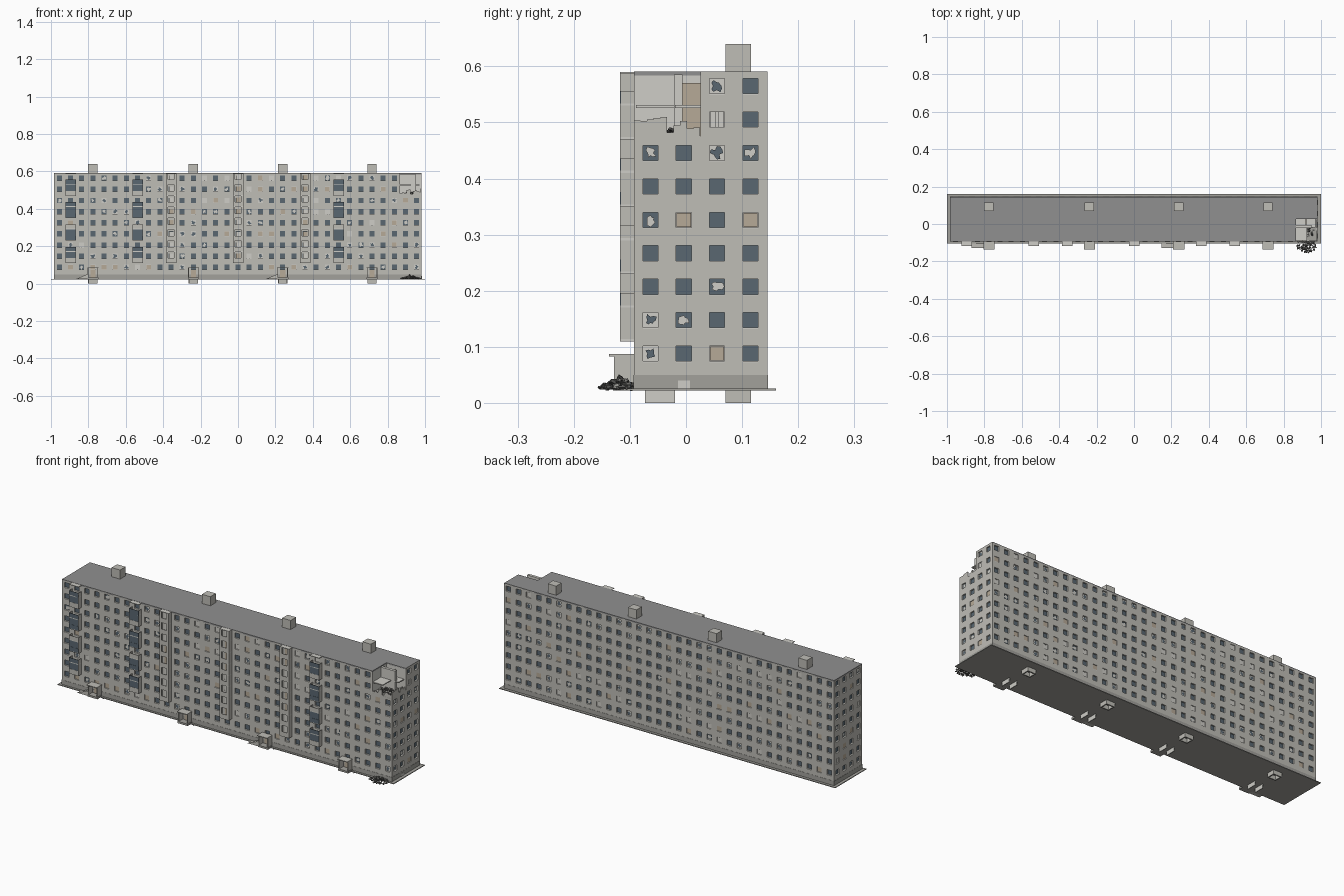
import bpy, bmesh, math, random
from mathutils import Matrix, Vector, Euler

if "Cube" in bpy.data.objects:
    bpy.data.objects.remove(bpy.data.objects["Cube"])

random.seed(4)
X0, X1, Y0, Y1, TOP = -0.983, 0.981, -0.093, 0.145, 0.59
PITCH, HALF = 0.0597, 0.0135
COLS = [-0.955 + PITCH * i for i in range(33)]
SIDE = [-0.063, -0.004, 0.055, 0.115]
ROWS = [0.088 + 0.0596 * i for i in range(9)]
DOORS = [COLS[i] for i in (3, 12, 20, 28)]


def material(name, r, g, b):
    m = bpy.data.materials.new(name)
    m.diffuse_color = (r, g, b, 1)
    m.use_nodes = True
    m.node_tree.nodes["Principled BSDF"].inputs["Base Color"].default_value = m.diffuse_color
    return m


MATS = [material("concrete", .52, .51, .47), material("window_glass", .10, .135, .165),
        material("pale_plaster", .62, .61, .57), material("old_board", .47, .40, .31),
        material("roof_felt", .28, .28, .28), material("dark_concrete", .36, .355, .33),
        material("debris", .09, .09, .085)]
WALL, GLASS, PALE, BOARD, ROOF, DARK, DEBRIS = range(7)


def finish(bm, name):
    me = bpy.data.meshes.new(name)
    bm.to_mesh(me)
    bm.free()
    for m in MATS:
        me.materials.append(m)
    ob = bpy.data.objects.new(name, me)
    bpy.context.collection.objects.link(ob)
    return ob


def box(bm, x0, x1, y0, y1, z0, z1, mat=WALL, rot=None):
    m = Matrix.Translation(((x0 + x1) / 2, (y0 + y1) / 2, (z0 + z1) / 2))
    if rot:
        m = m @ Euler(rot).to_matrix().to_4x4()
    m = m @ Matrix.Diagonal((x1 - x0, y1 - y0, z1 - z0, 1))
    for v in bmesh.ops.create_cube(bm, size=1, matrix=m)["verts"]:
        for f in v.link_faces:
            f.material_index = mat


def wall(name, place, flip, centres, lo, hi, missing):
    """A facade of recessed windows; place(u, z, depth) maps to world space."""
    bm = bmesh.new()

    def poly(pts, mat):
        vs = [bm.verts.new(place(*p)) for p in pts]
        bm.faces.new(vs[::-1] if flip else vs).material_index = mat

    def rect(u0, u1, z0, z1, d, mat):
        poly([(u0, z0, d), (u1, z0, d), (u1, z1, d), (u0, z1, d)], mat)

    last = len(centres) - 1
    for i, u in enumerate(centres):
        a = lo if i == 0 else (u + centres[i - 1]) / 2
        b = hi if i == last else (u + centres[i + 1]) / 2
        for j, z in enumerate(ROWS):
            if (i, j) in missing:
                continue
            c = 0.045 if j == 0 else z - 0.0298
            d = TOP if j == 8 else z + 0.0298
            l, r, s, t = u - HALF, u + HALF, z - HALF, z + HALF
            # wall around the opening, and the reveals
            rect(a, l, c, d, 0, WALL)
            rect(r, b, c, d, 0, WALL)
            rect(l, r, c, s, 0, WALL)
            rect(l, r, t, d, 0, WALL)
            ring = [(l, s), (r, s), (r, t), (l, t)]
            for k in range(4):
                p, q = ring[k], ring[(k + 1) % 4]
                poly([(*p, 0), (*q, 0), (*q, .007), (*p, .007)], PALE)
            # pane: intact, boarded, half boarded or shattered
            kind = random.random()
            rect(l, r, s, t, .007, GLASS if kind < .62 or kind > .9 else PALE)
            if .62 < kind < .7:
                rect(l + .001, r - .001, s + .001, t - .001, .002, BOARD)
            elif .7 < kind < .78:
                rect(l + .001, u - .002, s, t, .003, PALE)
                rect(u + .002, r - .001, s, t, .003, PALE)
            elif kind > .78:
                mat = GLASS if kind < .9 else PALE
                pts = []
                for k in range(12):
                    g = k * math.pi / 6
                    rad = random.uniform(.35, 1) * HALF
                    pts.append((u + rad * math.cos(g), z + rad * math.sin(g), .004))
                poly(pts, mat)
            # sill
            poly([(l, s, -.002), (r, s, -.002), (r, s, 0), (l, s, 0)], PALE)
            rect(l, r, s - .002, s, -.002, PALE)
    return finish(bm, name)


gone_front = {(i, j) for i in (31, 32) for j in (7, 8)}
gone_side = {(i, j) for i in (0, 1) for j in (7, 8)}
wall("front_wall", lambda u, z, d: (u, Y0 + d, z), False, COLS, X0, X1, gone_front)
wall("back_wall", lambda u, z, d: (u, Y1 - d, z), True, COLS, X0, X1, set())
wall("right_wall", lambda u, z, d: (X1 - d, u, z), False, SIDE, Y0, Y1, gone_side)
wall("left_wall", lambda u, z, d: (X0 + d, u, z), True, SIDE, Y0, Y1, set())

# ground slab and plinth
bm = bmesh.new()
box(bm, -1, 1, -.105, .16, .022, .026, DARK)
box(bm, X0 - .001, X1 + .001, Y0 - .001, Y1 + .001, .024, .05, DARK)
box(bm, X1, X1 + .003, -.014, .007, .026, .04, PALE)
finish(bm, "plinth")

# roof, left open over the collapsed corner
CX, CY = 0.865, 0.0255
bm = bmesh.new()
box(bm, X0, CX, Y0, Y1, TOP - .006, TOP + .001, ROOF)
box(bm, CX, X1, CY, Y1, TOP - .006, TOP + .001, ROOF)
finish(bm, "roof")

# roof housings with hollow shaft ends below the slab
bm = bmesh.new()
for x in DOORS:
    box(bm, x - .025, x + .025, .07, .116, TOP, .64, WALL)
    for s in (-1, 1):
        box(bm, x + s * .022 - .003, x + s * .022 + .003, .073, .113, 0, .022)
        box(bm, x - .025, x + .025, .093 + s * .02 - .003, .093 + s * .02 + .003, 0, .022)
        box(bm, x + s * .023 - .002, x + s * .023 + .002, -.073, -.02, 0, .022, PALE)
finish(bm, "shafts")

# entrance porches, two of them with ramps
bm = bmesh.new()
for n, x in enumerate(DOORS):
    box(bm, x - .03, x + .03, -.137, Y0, .083, .087)
    box(bm, x - .03, x + .03, -.13, Y0, .022, .032, DARK)
    box(bm, x - .014, x + .014, Y0 - .003, Y0, .032, .072, BOARD)
    for s in (-1, 1):
        box(bm, x + s * .026 - .002, x + s * .026 + .002, -.128, Y0, .03, .083)
    if n % 2 == 0:
        pr = [(x - .092, .024), (x - .028, .024), (x - .028, .048), (x - .036, .048)]
        f = [bm.verts.new((a, -.128, z)) for a, z in pr]
        k = [bm.verts.new((a, -.105, z)) for a, z in pr]
        bm.faces.new(f)
        bm.faces.new(k[::-1])
        for i in range(4):
            j = (i + 1) % 4
            bm.faces.new((f[j], f[i], k[i], k[j]))
finish(bm, "entrance_porches")

# balcony stacks: glazed blue ones and open framed ones
for col in (1, 7, 10, 16, 22, 25):
    x, w, yf = COLS[col], .028, -.118
    blue = col in (1, 7, 25)
    bm = bmesh.new()
    for k in range(8):
        z = .11 + .06 * k
        box(bm, x - w, x + w, yf, Y0, z, z + .004, PALE)
        box(bm, x - w, x + w, yf, yf + .002, z, z + .026, GLASS if blue and k % 3 else WALL)
        for s in (-1, 1):
            xs = x + s * (w - .001)
            box(bm, xs - .001, xs + .001, yf, Y0, z, z + (.026 if blue and k % 2 else .06))
        if blue and k % 2 == 0:
            box(bm, x - w + .002, x + w - .002, yf + .001, yf + .003, z + .026, z + .06, GLASS)
        if not blue:
            for s in (-1, 1):
                xs = x + s * .021
                box(bm, xs - .006, xs + .006, yf, yf + .002, z + .026, z + .06, WALL)
            box(bm, x - .012, x + .012, Y0 - .002, Y0, z + .004, z + .05, random.choice((BOARD, PALE)))
    box(bm, x - w, x + w, yf, Y0, TOP - .003, TOP, PALE)
    finish(bm, "balcony_stack")

# rooms exposed by the collapsed corner
bm = bmesh.new()
box(bm, CX - .004, CX, Y0, CY, .47, TOP, PALE)
box(bm, CX, X1, CY, CY + .004, .47, TOP, PALE)
box(bm, CX, X1, Y0, CY, .47, .475, DARK)
box(bm, CX, .925, Y0 + .004, CY, .526, .531, PALE)
box(bm, .925, .97, -.02, CY, .526, .531, PALE)
box(bm, CX, .95, -.021, -.006, .475, .585, PALE)
box(bm, .918, .922, -.006, CY, .475, .57, BOARD)
finish(bm, "exposed_rooms")

# jagged remains of the outer walls
bm = bmesh.new()
for i in range(10):
    x, y = CX + .0116 * i, Y0 + .0118 * i
    box(bm, x, x + .0116, Y0, Y0 + .005, .472, random.uniform(.478, .518))
    box(bm, X1 - .005, X1, y, y + .0118, .472, random.uniform(.478, .518))
finish(bm, "broken_wall_edges")


def rubble(name, cx, cy, z, rx, ry, h, count):
    bm = bmesh.new()
    for _ in range(count):
        g, r = random.uniform(0, 2 * math.pi), math.sqrt(random.random())
        x, y = cx + rx * r * math.cos(g), cy + ry * r * math.sin(g)
        zz = z + h * (1 - r) * random.random() + .003
        a, b, c = (random.uniform(.002, .006) for _ in range(3))
        box(bm, x - a, x + a, y - b, y + b, zz - c * .5, zz + c * .5,
            random.choice((DEBRIS, DEBRIS, DARK)),
            [random.uniform(-.6, .6) for _ in range(3)])
    # bent reinforcing bars
    for _ in range(14):
        x, y = cx + random.uniform(-.6, .6) * rx, cy + random.uniform(-.6, .6) * ry
        box(bm, x - .012, x + .012, y - .0005, y + .0005, z + .008, z + .009, DEBRIS,
            [0, random.uniform(-.5, .5), random.uniform(0, 3)])
    finish(bm, name)


rubble("ground_rubble", .922, -.118, .024, .05, .036, .02, 110)
rubble("upper_rubble", .922, -.03, .475, .045, .04, .012, 60)
